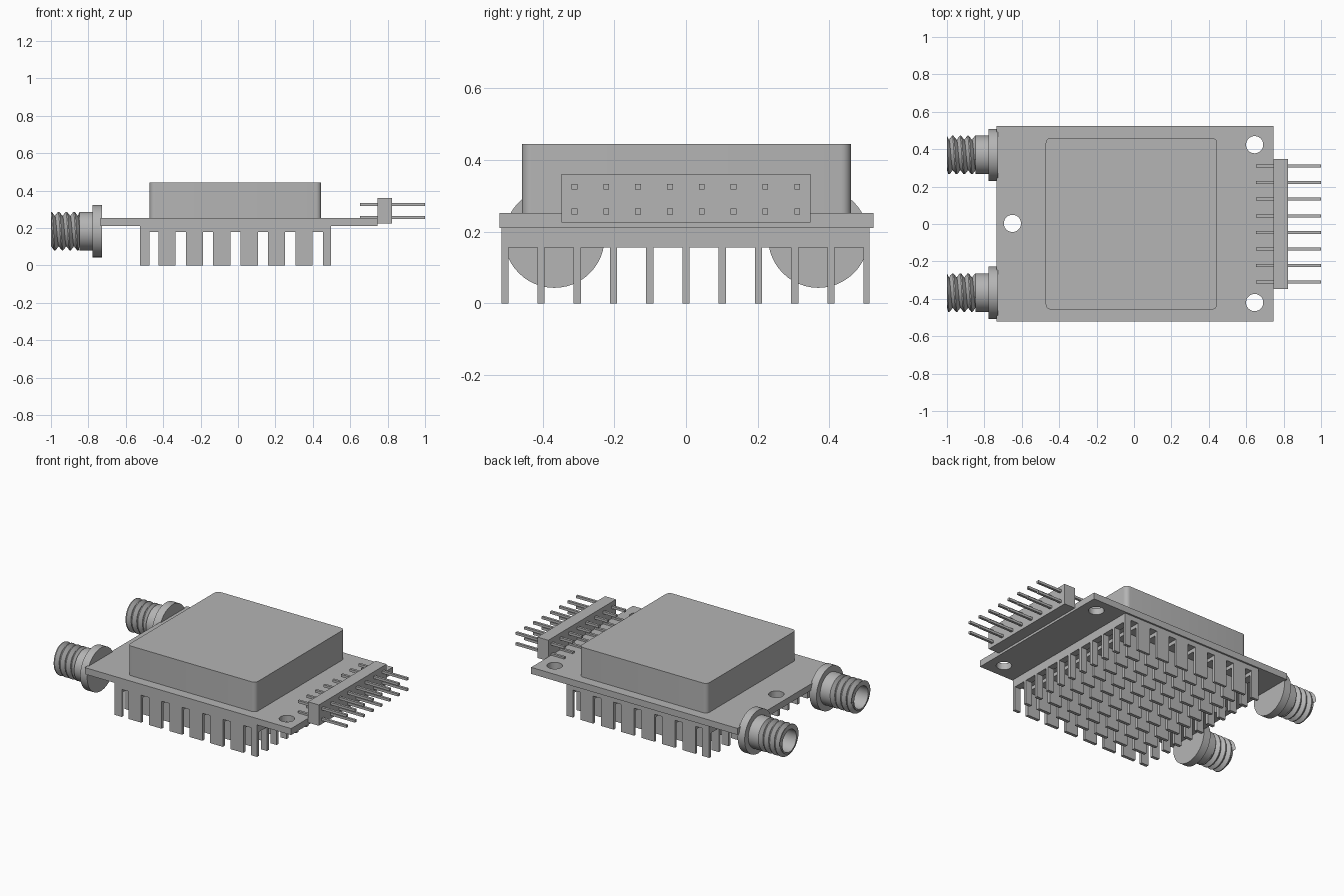
import bpy, bmesh, math
from mathutils import Matrix, Vector

cube = bpy.data.objects.get("Cube")
if cube:
    bpy.data.objects.remove(cube, do_unlink=True)

GREY = (0.46, 0.46, 0.46, 1)
grey = bpy.data.materials.new("plain grey")
grey.use_nodes = True
grey.diffuse_color = GREY
grey.node_tree.nodes["Principled BSDF"].inputs["Base Color"].default_value = GREY


def finish(name, bm, smooth=False):
    bmesh.ops.recalc_face_normals(bm, faces=bm.faces)
    mesh = bpy.data.meshes.new(name)
    bm.to_mesh(mesh)
    bm.free()
    mesh.materials.append(grey)
    obj = bpy.data.objects.new(name, mesh)
    bpy.context.collection.objects.link(obj)
    if smooth:
        bpy.ops.object.select_all(action='DESELECT')
        obj.select_set(True)
        bpy.context.view_layer.objects.active = obj
        bpy.ops.object.shade_smooth_by_angle(angle=math.radians(35))
    return obj


def add_box(bm, x0, x1, y0, y1, z0, z1):
    centre = Vector((x0 + x1, y0 + y1, z0 + z1)) / 2
    size = Matrix.Diagonal((x1 - x0, y1 - y0, z1 - z0, 1))
    return bmesh.ops.create_cube(bm, size=1, matrix=Matrix.Translation(centre) @ size)


# Circuit board with three mounting holes
bm = bmesh.new()
add_box(bm, -0.735, 0.745, -0.52, 0.523, 0.21, 0.252)
board = finish("board", bm)
bm = bmesh.new()
for x, y in ((0.645, 0.424), (0.645, -0.42), (-0.65, 0.003)):
    bmesh.ops.create_cone(bm, cap_ends=True, segments=40, radius1=0.046, radius2=0.046,
                          depth=0.3, matrix=Matrix.Translation((x, y, 0.23)))
cutter = finish("hole_cutter", bm)
cutter.hide_render = True
cut = board.modifiers.new("holes", 'BOOLEAN')
cut.object = cutter
cut.solver = 'EXACT'
bpy.context.view_layer.objects.active = board
bpy.ops.object.modifier_apply(modifier=cut.name)
bpy.data.objects.remove(cutter, do_unlink=True)

# Shielding can with rounded upright edges
bm = bmesh.new()
add_box(bm, -0.472, 0.445, -0.457, 0.46, 0.25, 0.444)
upright = [e for e in bm.edges if abs(e.verts[0].co.z - e.verts[1].co.z) > 0.1]
bmesh.ops.bevel(bm, geom=upright, offset=0.028, segments=6, profile=0.5, affect='EDGES')
finish("shielding_can", bm, smooth=True)

# Heat sink: plate, cross bars left between the cuts, and rows of fins
bm = bmesh.new()
X0, X1, Y0, Y1 = -0.525, 0.497, -0.515, 0.512
add_box(bm, X0, X1, Y0, Y1, 0.178, 0.21)
for i in range(8):
    middle = -0.526 + 0.1465 * i
    left, right = max(X0, middle - 0.046), min(X1, middle + 0.046)
    if i == 0:
        right = -0.473
    add_box(bm, left, right, Y0, Y1, 0.155, 0.178)
    for j in range(11):
        y = -0.505 + 0.101 * j
        add_box(bm, left, right, max(Y0, y - 0.01), min(Y1, y + 0.01), 0, 0.155)
finish("heat_sink", bm)

# Pin header with two rows of square pins
bm = bmesh.new()
add_box(bm, 0.745, 0.823, -0.347, 0.347, 0.225, 0.36)
finish("header_block", bm)
bm = bmesh.new()
for i in range(8):
    y = -0.311 + 0.0887 * i
    for z in (0.256, 0.325):
        add_box(bm, 0.652, 1, y - 0.008, y + 0.008, z - 0.008, z + 0.008)
finish("header_pins", bm)

# Coaxial connectors: hollow barrel with a flange and a helical thread
SEG, AXIS_Z = 48, 0.183
ROOT, CREST, PITCH = 0.081, 0.103, 0.041
PROFILE = ((-0.727, 0), (-0.727, 0.14), (-0.777, 0.14), (-0.777, CREST), (-0.847, CREST),
           (-0.847, ROOT), (-1, ROOT), (-1, 0.072), (-0.83, 0.072), (-0.83, 0))


def ring_point(x, radius, angle, y):
    return (x, y + radius * math.cos(angle), AXIS_Z + radius * math.sin(angle))


def connector(name, y):
    bm = bmesh.new()
    verts = [bm.verts.new(ring_point(x, r, 0, y)) for x, r in PROFILE]
    edges = [bm.edges.new(pair) for pair in zip(verts, verts[1:])]
    bmesh.ops.spin(bm, geom=verts + edges, cent=(0, y, AXIS_Z), axis=(1, 0, 0),
                   angle=2 * math.pi, steps=SEG, use_merge=True)
    bmesh.ops.remove_doubles(bm, verts=bm.verts, dist=0.0001)
    finish(name, bm, smooth=True)

    bm = bmesh.new()
    rows = []
    turns = 4.3
    for k in range(int(turns * SEG) + 1):
        t = k / SEG
        x = -1.01 + PITCH * t
        row = []
        for offset, radius in ((-0.5, ROOT), (-0.08, CREST), (0.08, CREST), (0.5, ROOT)):
            along = min(max(x + offset * PITCH, -1), -0.847)
            row.append(bm.verts.new(ring_point(along, radius, 2 * math.pi * t, y)))
        rows.append(row)
    for a, b in zip(rows, rows[1:]):
        for i in range(3):
            bm.faces.new((a[i], a[i + 1], b[i + 1], b[i]))
    finish(name + "_thread", bm, smooth=True)


connector("left_connector", 0.369)
connector("right_connector", -0.367)
